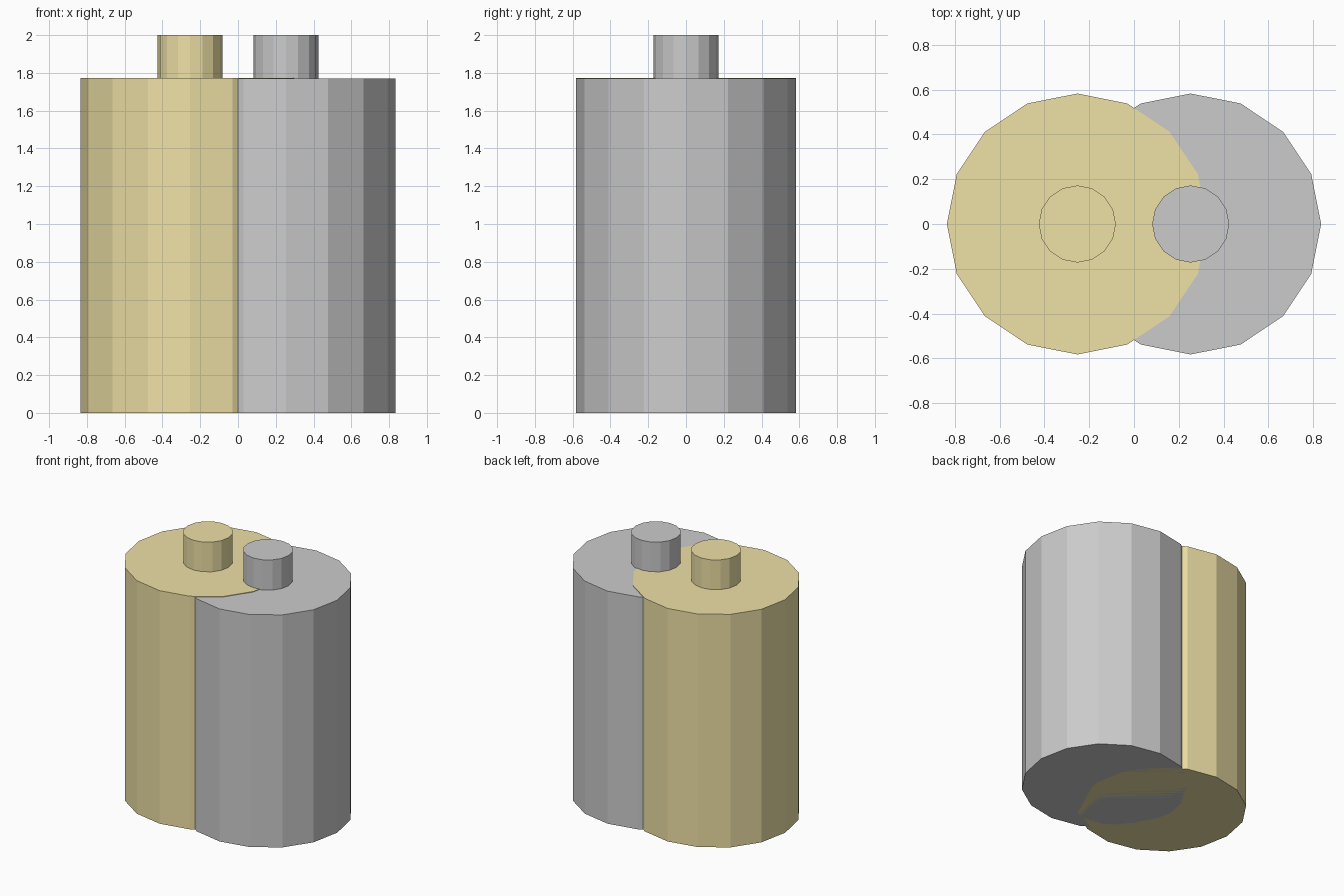
import bpy, bmesh
from math import cos, sin, tau

if "Cube" in bpy.data.objects:
    bpy.data.objects.remove(bpy.data.objects["Cube"])

SIDES = 16
BODY_R, NECK_R, TOP = 0.582, 0.172, 2.0


def canister(name, x, shoulder, color=None):
    """Flat-faced body with a flat shoulder and a narrow neck, as one closed mesh."""
    profile = [(BODY_R, 0), (BODY_R, shoulder), (NECK_R, shoulder), (NECK_R, TOP)]
    bm = bmesh.new()
    rings = [[bm.verts.new((r * cos(tau * i / SIDES), r * sin(tau * i / SIDES), z))
              for i in range(SIDES)] for r, z in profile]
    # Walls and shoulder
    for low, high in zip(rings, rings[1:]):
        for i in range(SIDES):
            j = (i + 1) % SIDES
            bm.faces.new((low[i], low[j], high[j], high[i]))
    # End caps
    bm.faces.new(rings[0][::-1])
    bm.faces.new(rings[-1])
    mesh = bpy.data.meshes.new(name)
    bm.to_mesh(mesh)
    bm.free()
    obj = bpy.data.objects.new(name, mesh)
    obj.location.x = x
    bpy.context.collection.objects.link(obj)
    if color:
        mat = bpy.data.materials.new(name + "_paint")
        mat.diffuse_color = color
        mat.use_nodes = True
        mat.node_tree.nodes["Principled BSDF"].inputs["Base Color"].default_value = mat.diffuse_color
        mesh.materials.append(mat)
    return obj


# Two overlapping canisters; the gold shoulder sits slightly higher
canister("gold_canister", -0.253, 1.774, (0.86, 0.75, 0.38, 1))
canister("grey_canister", 0.253, 1.770)
